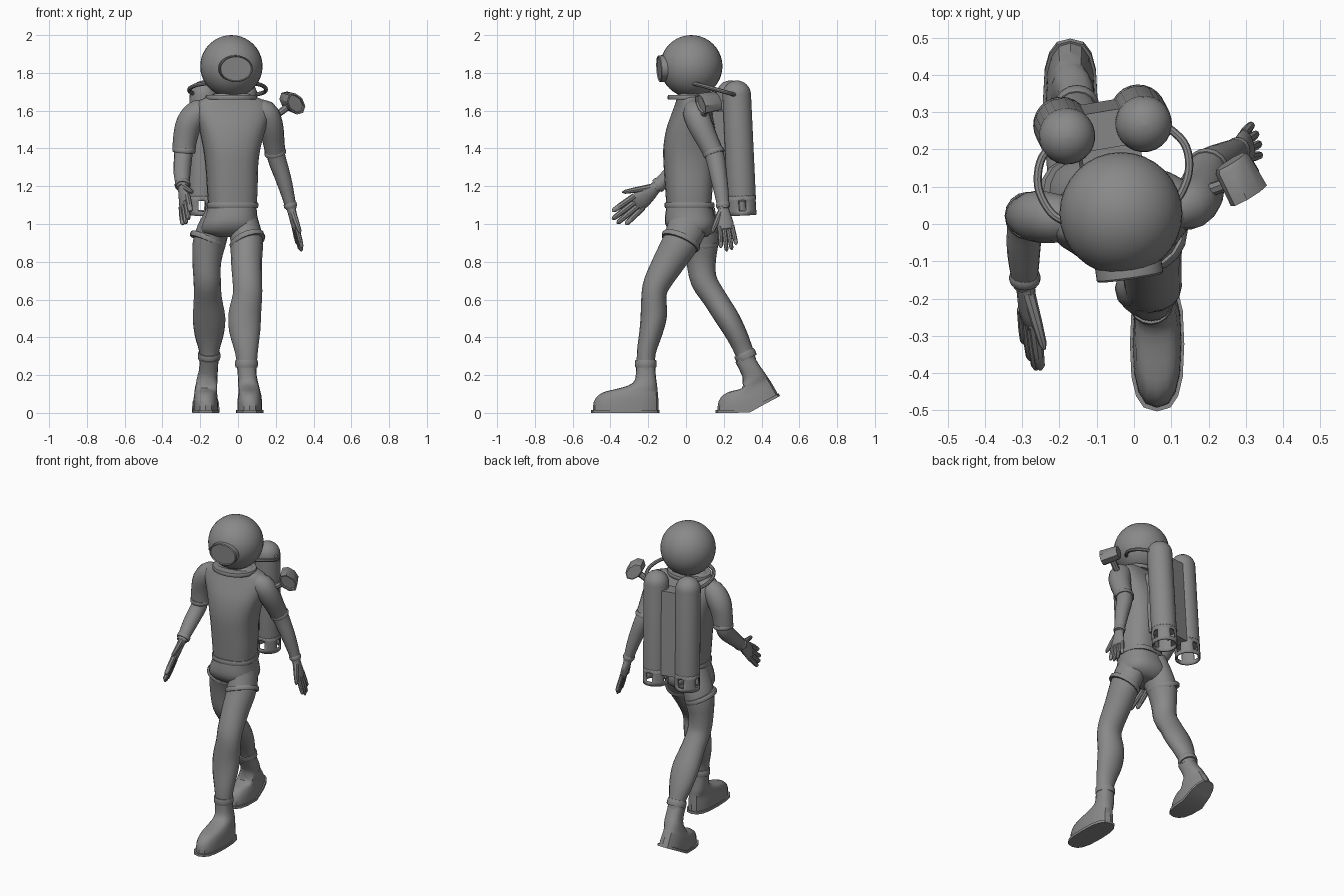
import bpy, bmesh, math
from mathutils import Vector as V

if "Cube" in bpy.data.objects:
    bpy.data.objects.remove(bpy.data.objects["Cube"])

YAW = (0.986, 0.165, 0)      # left-right direction of the turned upper body
UP = (0, 0, 1)
grey = bpy.data.materials.new("dark_grey")
grey.diffuse_color = (.25, .25, .25, 1)
grey.use_nodes = True
grey.node_tree.nodes["Principled BSDF"].inputs["Base Color"].default_value = grey.diffuse_color


def make(name, bm):
    bmesh.ops.remove_doubles(bm, verts=bm.verts, dist=1e-5)
    bmesh.ops.recalc_face_normals(bm, faces=bm.faces)
    me = bpy.data.meshes.new(name)
    bm.to_mesh(me)
    bm.free()
    me.materials.append(grey)
    ob = bpy.data.objects.new(name, me)
    bpy.context.collection.objects.link(ob)
    return ob


def catmull(p, steps):
    """Smoothly resample a list of equal-length tuples."""
    out = []
    for i in range(len(p) - 1):
        a, b, c, d = p[max(i - 1, 0)], p[i], p[i + 1], p[min(i + 2, len(p) - 1)]
        for s in range(steps):
            t = s / steps
            out.append(tuple(0.5 * (2 * q + (r - o) * t + (2 * o - 5 * q + 4 * r - u) * t * t
                             + (3 * q - o - 3 * r + u) * t ** 3) for o, q, r, u in zip(a, b, c, d)))
    return out + [p[-1]]


def loft(name, secs, axis=None, side=(1, 0, 0), n=16, power=2, steps=1, warp=None):
    """Skin oval sections (x, y, z, rx, ry) along a path and cap both ends."""
    if steps > 1:
        secs = catmull(secs, steps)
    bm = bmesh.new()
    rings = []
    for i, (x, y, z, rx, ry) in enumerate(secs):
        t = V(axis) if axis else V(secs[min(i + 1, len(secs) - 1)][:3]) - V(secs[max(i - 1, 0)][:3])
        t.normalize()
        s = V(side)
        s = (s - t * s.dot(t)).normalized()
        o = t.cross(s)
        ring = []
        for k in range(n):
            c, d = math.cos(math.tau * k / n), math.sin(math.tau * k / n)
            c, d = (math.copysign(abs(q) ** (2 / power), q) for q in (c, d))
            p = V((x, y, z)) + s * rx * c + o * ry * d
            ring.append(bm.verts.new(warp(p) if warp else p))
        rings.append(ring)
    for a, b in zip(rings, rings[1:]):
        for k in range(n):
            bm.faces.new((a[k], a[(k + 1) % n], b[(k + 1) % n], b[k]))
    for r in (rings[0], rings[-1]):
        for k in range(-n // 4, n // 4):
            ids = dict.fromkeys(j % n for j in (k, k + 1, n // 2 - k - 1, n // 2 - k))
            bm.faces.new([r[j] for j in ids])
    return make(name, bm)


def along(start, axis, prof):
    """Sections along a straight axis from (distance, rx, ry) rows."""
    a = V(axis).normalized()
    return [(*(V(start) + a * d), rx, ry) for d, rx, ry in prof]


def band(name, c, axis, rx, ry, h, side=(1, 0, 0), n=16, power=2):
    rows = [(-h, rx - .012, ry - .012), (-h, rx - .003, ry - .003), (-h / 2, rx, ry),
            (h / 2, rx, ry), (h, rx - .003, ry - .003), (h, rx - .012, ry - .012)]
    return loft(name, along(c, axis, rows), axis, side, n, power)


# helmet with oval window and neck ring
bm = bmesh.new()
bmesh.ops.create_uvsphere(bm, u_segments=32, v_segments=20, radius=.165)
helmet = make("helmet", bm)
helmet.location = (-.035, .028, 1.835)
face = (.14, -.98, -.06)
loft("helmet_window", along((-.035, .028, 1.832), face,
     [(.1, .085, .066), (.14, .09, .071), (.17, .09, .071), (.175, .086, .067), (.169, .081, .063)]),
     face, YAW, 32)
band("neck_ring", (-.035, .015, 1.67), UP, .137, .112, .012, YAW, 32)

# torso, belt and hips
loft("torso", [(-.03, .015, 1.08, .125, .115), (-.03, .015, 1.18, .132, .122), (-.033, .015, 1.3, .137, .13),
               (-.033, .018, 1.4, .15, .135), (-.03, .025, 1.5, .175, .125), (-.03, .03, 1.58, .2, .1),
               (-.03, .03, 1.63, .195, .08), (-.033, .027, 1.66, .16, .07), (-.035, .02, 1.69, .09, .06)],
     UP, YAW, 24, 2.6, 3)
band("belt", (-.03, .018, 1.1), UP, .136, .13, .014, YAW, 24, 2.5)
loft("shorts", [(-.03, .018, 1.1, .128, .12), (-.035, .02, 1.05, .136, .13), (-.042, .025, 1.0, .15, .135),
                (-.05, .03, .955, .14, .11), (-.053, .035, .93, .06, .07)], UP, n=24, power=2.4, steps=2)

# legs: left one steps forward, right one trails
loft("left_leg", [(.02, .03, 1.05, .075, .11), (.045, -.02, .92, .086, .098), (.045, -.09, .8, .082, .085),
                  (.05, -.152, .69, .078, .072), (.05, -.17, .62, .078, .066), (.036, -.17, .52, .086, .07),
                  (.036, -.185, .43, .082, .062), (.045, -.21, .32, .06, .05), (.047, -.213, .22, .05, .048)],
     steps=3)
loft("right_leg", [(-.095, .045, 1.06, .075, .11), (-.148, .075, .92, .088, .098), (-.165, .08, .8, .076, .078),
                   (-.163, .095, .7, .072, .07), (-.16, .15, .61, .074, .064), (-.153, .22, .5, .086, .063),
                   (-.153, .27, .41, .076, .056), (-.153, .305, .33, .054, .05), (-.153, .325, .27, .05, .048)],
     steps=3)
band("left_shorts_hem", (.05, -.027, .91), (-.4, .45, 1), .098, .108, .014)
band("right_shorts_hem", (-.16, .075, .915), (.42, .12, 1), .1, .105, .014)
band("left_boot_cuff", (.045, -.213, .26), UP, .06, .058, .02)
band("right_boot_cuff", (-.153, .315, .303), (0, -.42, .9), .06, .058, .02)


# boots: layers of (z, front, back, half width); the trailing boot bends at the ball
def boot(side, shaft_x, foot_x, dy, bend):
    ball = dy - .33

    def warp(p):
        a = bend * min(1, max(0, (p.y - ball + .05) / .1))
        y, z = p.y - ball, p.z
        return V((p.x, ball + y * math.cos(a) - z * math.sin(a), y * math.sin(a) + z * math.cos(a)))

    def layers(rows):
        out = []
        for z, f, b, w in rows:
            k = min(1, max(0, (z - .1) / .12))
            out.append((foot_x + (shaft_x - foot_x) * k, dy + (f + b) / 2, z, w, (b - f) / 2))
        return out
    loft(side + "_boot", layers([(.27, -.265, -.163, .05), (.2, -.266, -.16, .05), (.16, -.28, -.155, .053),
                                 (.135, -.335, -.152, .056), (.115, -.42, -.15, .058), (.095, -.462, -.148, .061),
                                 (.06, -.488, -.146, .065), (.012, -.493, -.145, .066)]),
         UP, n=16, power=2.5, steps=2, warp=warp)
    loft(side + "_sole", layers([(.016, -.503, -.14, .073), (0, -.503, -.14, .073)]),
         UP, n=16, power=2.7, warp=warp)


boot("left", .046, .062, 0, 0)
boot("right", -.153, -.171, .66, math.radians(28))


# arms: sleeve, forearm, hems and hand with fingers
def hand(side, w, d, thumb, f):
    w, d = V(w), V(d).normalized()
    t = V(thumb)
    t = (t - d * t.dot(d)).normalized()
    loft(side + "_palm", along(w, d, [(-.02, .026, .026), (.03 * f, .034 * f, .022), (.07 * f, .042 * f, .02),
                                      (.105 * f, .041 * f, .016), (.112 * f, .034 * f, .008)]), d, t, 12)
    for i, ln in enumerate((.19, .215, .22, .2)):
        o = (i - 1.5) * .021 * f
        a, b = w + d * .09 * f + t * o, w + d * ln * f + t * o * 1.3
        loft(f"{side}_finger_{i + 1}", [(*a.lerp(b, k), r * f, r * f) for k, r in
             ((0, .0125), (.6, .012), (.92, .01), (1, .004))], n=8)
    a, b = w + d * .02 + t * .02, w + (d * .12 + t * .078) * f
    loft(side + "_thumb", [(*a.lerp(b, k), r, r) for k, r in
         ((0, .018), (.5, .015), (.9, .011), (1, .004))], n=8)


loft("right_sleeve", [(-.14, .015, 1.595, .05, .05), (-.205, .015, 1.59, .065, .07), (-.257, .02, 1.535, .07, .07),
                      (-.28, .022, 1.45, .06, .064), (-.286, .022, 1.385, .056, .06)], side=(0, 1, 0), steps=3)
loft("left_sleeve", [(.08, .045, 1.6, .05, .05), (.14, .05, 1.59, .067, .068), (.172, .075, 1.525, .067, .066),
                     (.188, .115, 1.44, .058, .058), (.197, .147, 1.375, .054, .053)], side=(0, 1, 0), steps=3)
loft("right_forearm", [(-.286, .025, 1.42, .05, .05), (-.291, .01, 1.35, .048, .05), (-.296, -.055, 1.285, .046, .045),
                       (-.295, -.115, 1.232, .04, .039), (-.292, -.165, 1.19, .032, .03)], steps=3)
loft("left_forearm", [(.19, .135, 1.41, .048, .05), (.207, .157, 1.34, .048, .05), (.24, .175, 1.24, .042, .044),
                      (.265, .19, 1.15, .034, .037), (.282, .198, 1.08, .028, .03)], steps=3)
band("right_sleeve_hem", (-.286, .022, 1.39), (.08, -.05, 1), .061, .064, .012)
band("left_sleeve_hem", (.197, .147, 1.378), (-.2, -.35, 1), .058, .058, .012)
band("right_glove_cuff", (-.293, -.145, 1.207), (0, .78, .62), .042, .04, .013)
band("left_glove_cuff", (.277, .196, 1.1), (-.25, -.12, 1), .035, .037, .013)
hand("right", (-.292, -.16, 1.192), (.08, -.77, -.63), (.4, -.6, .75), 1.3)
hand("left", (.282, .198, 1.08), (.23, .14, -1), (.25, -1, -.1), 1.05)


# air tanks: domed body and an open slotted skirt
def tank(side, x, y):
    ax = V((-.016, .032, -.68)).normalized()
    r = .076
    top = V((x, y, 1.76))
    dome = [(r - r * math.cos(a), max(.001, r * math.sin(a)), max(.001, r * math.sin(a)))
            for a in (i * math.pi / 12 for i in range(7))]
    loft(side + "_tank", along(top, ax, dome + [(.62, r, r)]), ax, YAW, 24)
    s = (V(YAW) - ax * ax.dot(V(YAW))).normalized()
    o = ax.cross(s)
    bm = bmesh.new()
    n = 24
    rows = [[bm.verts.new(top + ax * d + (s * math.cos(math.tau * (k + .5) / n)
             + o * math.sin(math.tau * (k + .5) / n)) * (r - .004)) for k in range(n)] for d in (.61, .635, .69, .715)]
    for j in range(3):
        for k in range(n):
            if j == 1 and k % 6 in (0, 5):
                continue
            bm.faces.new((rows[j][k], rows[j][(k + 1) % n], rows[j + 1][(k + 1) % n], rows[j + 1][k]))
    skirt = make(side + "_tank_skirt", bm)
    m = skirt.modifiers.new("thickness", 'SOLIDIFY')
    m.thickness, m.offset = .008, 0


tank("left", .028, .265)
tank("right", -.178, .232)


# block between the tanks and plate against the back
def block(name, loc, size):
    bm = bmesh.new()
    bmesh.ops.create_cube(bm, size=1)
    bmesh.ops.scale(bm, vec=size, verts=bm.verts)
    ob = make(name, bm)
    ob.location, ob.rotation_euler = loc, (.05, .025, .165)


block("tank_block", (-.085, .265, 1.39), (.1, .1, .54))
block("back_plate", (-.065, .185, 1.4), (.16, .1, .4))

# breathing hoses from the helmet round to the tanks
for name, pts in (("left_hose", [(.08, .03, 1.745), (.125, .08, 1.735), (.148, .15, 1.715), (.133, .22, 1.695), (.07, .275, 1.68)]),
                  ("right_hose", [(-.17, .0, 1.745), (-.222, .03, 1.735), (-.257, .1, 1.715), (-.246, .18, 1.695), (-.19, .235, 1.68)])):
    loft(name, [(*p, .011, .011) for p in pts], side=UP, n=8, steps=5)

# shoulder lamp on a short bracket
beam = (.45, -.85, -.15)
loft("shoulder_lamp", along((.285, .12, 1.643), beam, [(-.055, .055, .035), (-.045, .062, .042), (.05, .066, .046),
     (.05, .056, .038), (.04, .053, .035)]), beam, (1, 0, -1), 8)
loft("lamp_bracket", [(.17, .08, 1.555, .018, .018), (.23, .1, 1.595, .018, .018), (.28, .12, 1.635, .02, .02)],
     side=(0, 1, 0), n=8)

bpy.ops.object.select_all(action='SELECT')
bpy.context.view_layer.objects.active = helmet
bpy.ops.object.shade_smooth_by_angle(angle=math.radians(38))
